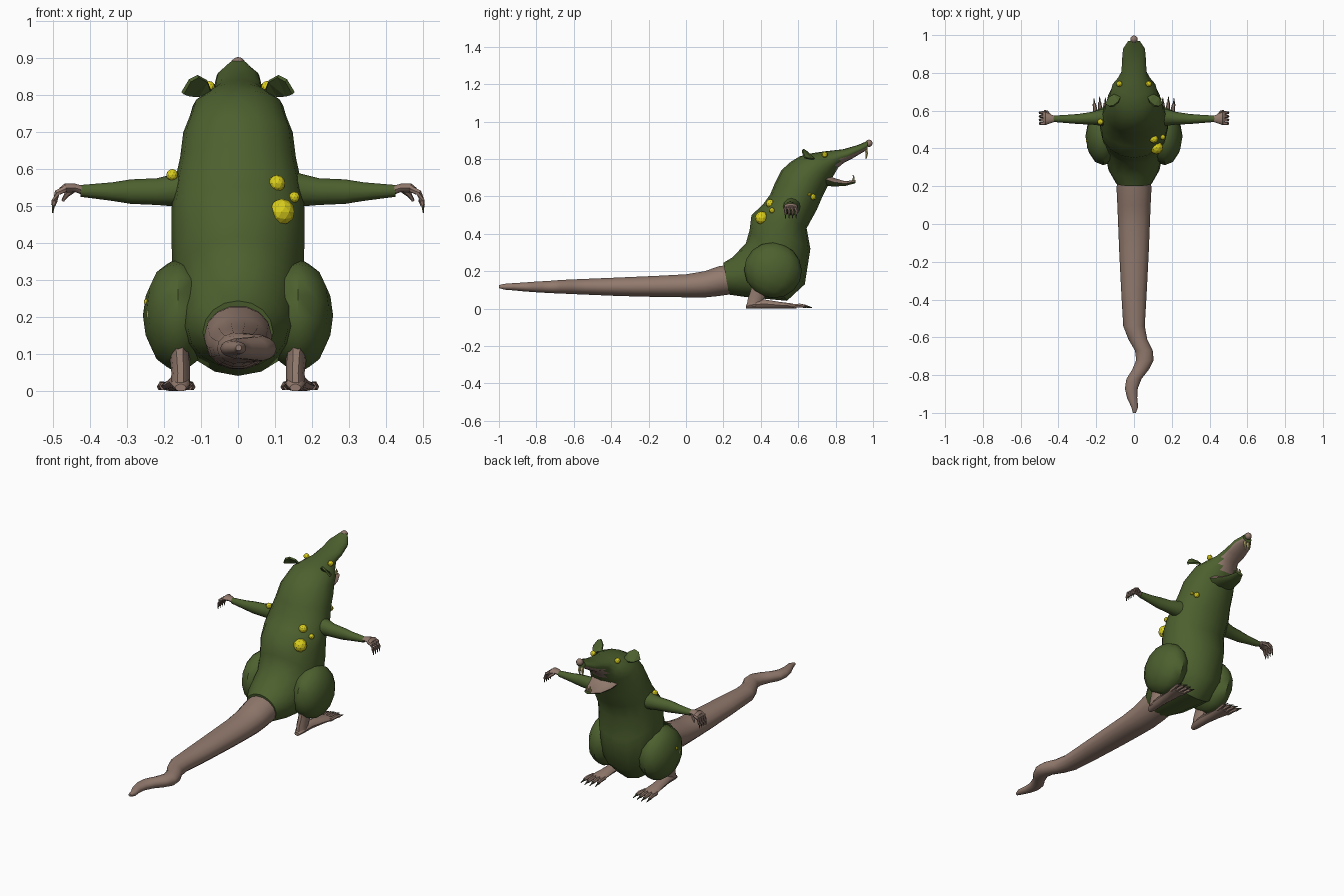
import bpy, bmesh, math
from mathutils import Vector as V


def material(name, rgb):
    m = bpy.data.materials.new(name)
    m.diffuse_color = (*rgb, 1)
    return m


GREEN = material("green fur", (0.074, 0.118, 0.028))
PINK = material("bare skin", (0.29, 0.195, 0.155))
YELLOW = material("yellow boil", (0.70, 0.62, 0.012))
CLAW = material("dark claw", (0.06, 0.06, 0.035))
TOOTH = material("tooth", (0.55, 0.48, 0.18))


def finish(name, bm, mats, rule=None, smooth=40):
    bmesh.ops.recalc_face_normals(bm, faces=bm.faces[:])
    if rule:
        for f in bm.faces:
            f.material_index = rule(f)
    me = bpy.data.meshes.new(name)
    bm.to_mesh(me)
    bm.free()
    ob = bpy.data.objects.new(name, me)
    bpy.context.collection.objects.link(ob)
    for m in mats:
        me.materials.append(m)
    if smooth:
        bpy.ops.object.select_all(action='DESELECT')
        ob.select_set(True)
        bpy.context.view_layer.objects.active = ob
        bpy.ops.object.shade_smooth_by_angle(angle=math.radians(smooth))
    return ob


def loft(name, rings, n, mats, rule=None, smooth=40):
    """Skin a list of ellipses given as (centre, half axis u, half axis v)."""
    bm = bmesh.new()
    loops = []
    for c, u, v in rings:
        loops.append([bm.verts.new(V(c) + V(u) * math.cos(2 * math.pi * i / n)
                                   + V(v) * math.sin(2 * math.pi * i / n)) for i in range(n)])
    for a, b in zip(loops, loops[1:]):
        for i in range(n):
            j = (i + 1) % n
            bm.faces.new((a[i], a[j], b[j], b[i]))
    bm.faces.new(loops[0])
    bm.faces.new(loops[-1])
    return finish(name, bm, mats, rule, smooth)


def tube(name, points, n, mat):
    """Round tube through (x, y, z, radius) points."""
    ps = [V(p[:3]) for p in points]
    rings = []
    for i, p in enumerate(ps):
        d = (ps[min(i + 1, len(ps) - 1)] - ps[max(i - 1, 0)]).normalized()
        u = d.cross(V((0, 0, 1)) if abs(d.z) < 0.9 else V((0, 1, 0))).normalized()
        r = points[i][3]
        rings.append((p, u * r, d.cross(u) * r))
    return loft(name, rings, n, [mat])


def slices(rows):
    """Rings from (back y, back z, front y, front z, half width)."""
    return [(V((0, (a + c) / 2, (b + d) / 2)), V((w, 0, 0)),
             V((0, (c - a) / 2, (d - b) / 2))) for a, b, c, d, w in rows]


def ball(name, c, r, mat, smooth=0):
    bm = bmesh.new()
    bmesh.ops.create_icosphere(bm, subdivisions=2, radius=r)
    bmesh.ops.translate(bm, vec=c, verts=bm.verts[:])
    return finish(name, bm, [mat], None, smooth)


# body, neck and upper head in one skin; the roof of the mouth is bare
loft("body", slices([
    (.20, .245, .23, .075, .095), (.25, .275, .32, .062, .135),
    (.32, .35, .54, .042, .165), (.34, .42, .635, .13, .175),
    (.35, .50, .665, .32, .18), (.41, .555, .645, .43, .18),
    (.45, .61, .70, .53, .17), (.475, .67, .73, .60, .156),
    (.51, .74, .76, .66, .148), (.56, .785, .785, .705, .13),
    (.61, .815, .80, .73, .122), (.68, .832, .815, .755, .092),
    (.75, .842, .845, .78, .066), (.84, .852, .885, .80, .064),
    (.92, .875, .935, .83, .058), (.97, .897, .97, .85, .03)]), 16, [GREEN, PINK],
    lambda f: int(f.calc_center_median().y > .79 and f.normal.z < -.45
                  and f.calc_center_median().z > .74))
ball("nose", (0, .978, .884), .02, PINK, 40)

# lower jaw with a bare inside
loft("lower_jaw", slices([
    (.73, .735, .74, .655, .085), (.79, .70, .79, .652, .07),
    (.85, .682, .85, .655, .048), (.905, .688, .905, .67, .022)]), 10, [GREEN, PINK],
    lambda f: int(f.normal.z > .35))

# tail, wavy at the end: y, x, z, half width, half height
loft("tail", [((x, y, z), (w, 0, 0), (0, 0, h)) for y, x, z, w, h in [
    (.24, 0, .155, .09, .08), (.18, 0, .148, .092, .082), (.10, 0, .13, .088, .072),
    (0, 0, .122, .084, .063), (-.15, 0, .119, .078, .058), (-.35, 0, .117, .068, .051),
    (-.54, 0, .117, .057, .043), (-.61, .02, .117, .05, .04), (-.67, .052, .117, .047, .037),
    (-.72, .058, .116, .046, .034), (-.77, .035, .116, .044, .031), (-.82, .0, .116, .04, .028),
    (-.87, -.014, .116, .034, .024), (-.92, -.01, .117, .027, .02), (-.97, .004, .117, .018, .016),
    (-1.0, .002, .118, .008, .008)]], 14, [PINK])

for s, side in ((1, "right"), (-1, "left")):
    # thigh
    bm = bmesh.new()
    bmesh.ops.create_uvsphere(bm, u_segments=12, v_segments=8, radius=1)
    t = math.radians(-22)
    for v in bm.verts:
        x, y, z = v.co.x * .095, v.co.y * .155, v.co.z * .148
        v.co = (s * (.162 + x), .465 + y * math.cos(t) - z * math.sin(t),
                .205 + y * math.sin(t) + z * math.cos(t))
    finish("thigh_" + side, bm, [GREEN])

    # shank and foot
    loft("shank_" + side, [((s * x, y, z), (w, 0, 0), (0, d, 0)) for x, y, z, w, d in [
        (.16, .41, .14, .032, .06), (.157, .395, .095, .028, .052),
        (.155, .372, .05, .025, .044), (.156, .365, .015, .026, .042)]], 10, [PINK])
    loft("foot_" + side, [((s * x, y, h / 2), (w, 0, 0), (0, 0, h / 2)) for x, y, h, w in [
        (.155, .32, .02, .015), (.155, .345, .04, .026), (.157, .42, .05, .029),
        (.162, .50, .037, .034), (.167, .57, .028, .044), (.168, .59, .02, .04)]], 10, [PINK])
    for i in range(4):
        k = i - 1.5
        x, y = .167 + k * .023, .645 - abs(k - .3) * .008
        tube("toe_" + side, [(s * x, .56, .014, .011), (s * (x + k * .003), .61, .017, .011),
                             (s * (x + k * .006), y, .012, .009)], 6, PINK)
        tube("toe_claw_" + side, [(s * (x + k * .006), y - .003, .013, .007),
                                  (s * (x + k * .007), y + .03, .005, .002)], 5, CLAW)

    # arm
    loft("arm_" + side, [((s * x, y, z), (0, w, 0), (0, 0, h)) for x, y, z, w, h in [
        (.09, .565, .55, .06, .06), (.16, .565, .545, .046, .046), (.22, .56, .54, .034, .036),
        (.29, .556, .54, .027, .033), (.34, .556, .54, .023, .025),
        (.425, .557, .542, .017, .016)]], 12, [GREEN])

    # hand with four fingers and a thumb
    loft("palm_" + side, [((s * x, y, z), (0, w, 0), (0, 0, h)) for x, y, z, w, h in [
        (.415, .557, .542, .014, .013), (.44, .557, .55, .023, .012),
        (.468, .559, .55, .034, .013), (.482, .559, .541, .033, .01)]], 10, [PINK])
    for i in range(4):
        y = .532 + i * .019
        tube("finger_" + side, [(s * .465, y, .548, .009), (s * .489, y, .537, .009),
                                (s * .496, y, .515, .008), (s * .499, y, .503, .006)], 6, PINK)
        tube("finger_claw_" + side, [(s * .499, y, .506, .005), (s * .501, y, .482, .0015)], 5, CLAW)
    tube("thumb_" + side, [(s * .445, .575, .545, .008), (s * .462, .594, .533, .008),
                           (s * .474, .60, .515, .004)], 6, PINK)

    # ear
    bm = bmesh.new()
    outline = [(.072, .67, .808), (.083, .645, .838), (.108, .625, .852),
               (.13, .622, .84), (.15, .635, .806), (.132, .668, .80), (.105, .685, .80)]
    bm.faces.new([bm.verts.new((s * x, y, z)) for x, y, z in outline])
    bmesh.ops.triangulate(bm, faces=bm.faces[:])
    ear = finish("ear_" + side, bm, [GREEN], None, 0)
    mod = ear.modifiers.new("thickness", 'SOLIDIFY')
    mod.thickness, mod.offset = .01, 0

    # eye and teeth
    ball("eye_" + side, (s * .078, .742, .823), .016, YELLOW)
    tube("upper_tooth_" + side, [(s * .01, .96, .86, .009), (s * .01, .967, .83, .008),
                                 (s * .009, .962, .80, .003)], 6, TOOTH)
    tube("lower_tooth_" + side, [(s * .009, .89, .675, .007), (s * .009, .897, .70, .006),
                                 (s * .008, .893, .715, .002)], 6, TOOTH)

# boils on back, thigh, shoulder and chest
for x, y, z, r in [(.118, .405, .485, .036), (.105, .45, .562, .023), (.152, .46, .525, .015),
                   (-.225, .41, .21, .024), (-.206, .45, .277, .017), (-.246, .44, .242, .009),
                   (-.178, .54, .585, .016), (.12, .68, .597, .016), (.137, .66, .61, .009)]:
    ball("boil", (x, y, z), r, YELLOW)
